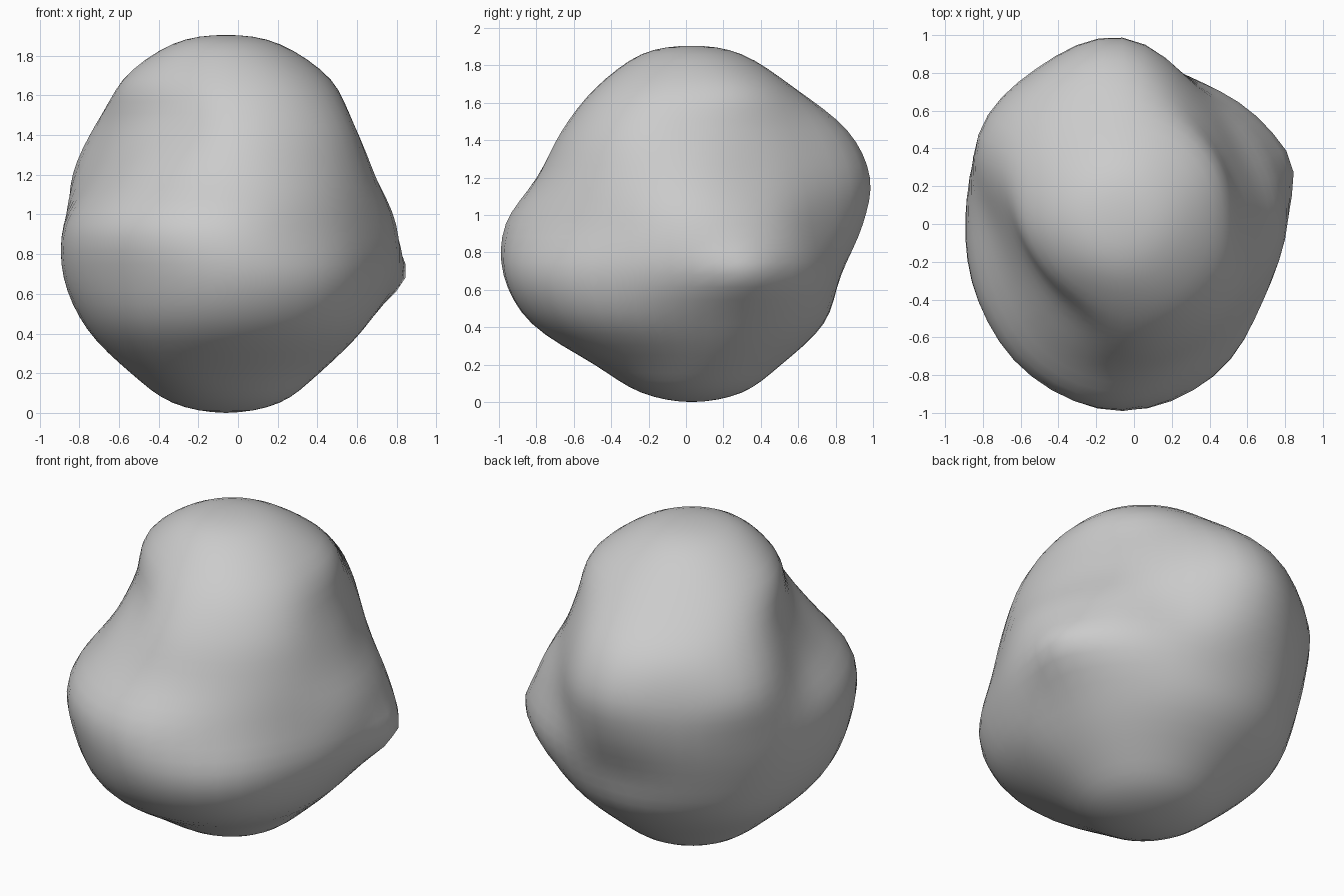
import bpy, bmesh, math

if "Cube" in bpy.data.objects:
    bpy.data.objects.remove(bpy.data.objects["Cube"])

# Lumpy boulder: horizontal radii every 30 degrees (from +x towards +y) at each height
CX, CY = -0.06, 0.03
RINGS = [
    (0.05, [.27] * 12),
    (0.20, [.47, .48, .48, .48, .48, .49, .48, .50, .53, .52, .51, .48]),
    (0.42, [.69, .71, .71, .71, .71, .72, .70, .74, .81, .86, .84, .75]),
    (0.68, [.86, .90, .83, .80, .82, .82, .82, .86, .93, 1.01, .97, .86]),
    (0.95, [.86, .85, .81, .92, .90, .87, .82, .87, .96, 1.0, .90, .83]),
    (1.20, [.75, .72, .78, .96, .91, .88, .70, .68, .77, .83, .81, .78]),
    (1.45, [.64, .63, .69, .84, .81, .75, .60, .54, .57, .69, .71, .70]),
    (1.68, [.53, .55, .55, .55, .54, .54, .52, .48, .47, .51, .54, .54]),
    (1.86, [.27] * 12),
]
SEG, STEPS = 48, 4


def spline(a, b, c, d, t):
    return b + 0.5 * t * (c - a + t * (2*a - 5*b + 4*c - d + t * (3*(b - c) + d - a)))


def around(row, s):
    p = s / SEG * 12
    i = int(p)
    return spline(*(row[(i + k) % 12] for k in (-1, 0, 1, 2)), p - i)


def profile(s):
    # vertical outline at one direction, mirrored past both poles
    pts = [(0, 0.0)] + [(around(r, s), z) for z, r in RINGS] + [(0, 1.905)]
    pts = [(-pts[1][0], pts[1][1])] + pts + [(-pts[-2][0], pts[-2][1])]
    out = []
    for i in range(1, len(pts) - 2):
        for k in range(STEPS):
            q = pts[i - 1:i + 3]
            r, z = [spline(*(v[j] for v in q), k / STEPS) for j in (0, 1)]
            # small pointed corner on the right side
            da = (s / SEG * 360 - 17 + 180) % 360 - 180
            r += 0.07 * math.exp(-(da / 10) ** 2 - ((z - 0.69) / 0.12) ** 2)
            out.append((r, z))
    return out[1:]


bm = bmesh.new()
bottom = bm.verts.new((CX, CY, 0.0))
top = bm.verts.new((CX, CY, 1.905))
cols = []
for s in range(SEG):
    a = 2 * math.pi * s / SEG
    cols.append([bm.verts.new((CX + r * math.cos(a), CY + r * math.sin(a), max(z, 0)))
                 for r, z in profile(s)])

# Skin between neighbouring outlines
for s in range(SEG):
    a, b = cols[s], cols[(s + 1) % SEG]
    bm.faces.new((bottom, b[0], a[0]))
    bm.faces.new((top, a[-1], b[-1]))
    for i in range(len(a) - 1):
        bm.faces.new((a[i], b[i], b[i + 1], a[i + 1]))

# Even out the ring-to-ring breaks a little
bmesh.ops.smooth_vert(bm, verts=[v for c in cols for v in c], factor=0.5,
                      use_axis_x=True, use_axis_y=True, use_axis_z=True)
for f in bm.faces:
    f.smooth = True

mesh = bpy.data.meshes.new("boulder")
bm.to_mesh(mesh)
bm.free()
bpy.context.collection.objects.link(bpy.data.objects.new("boulder", mesh))
